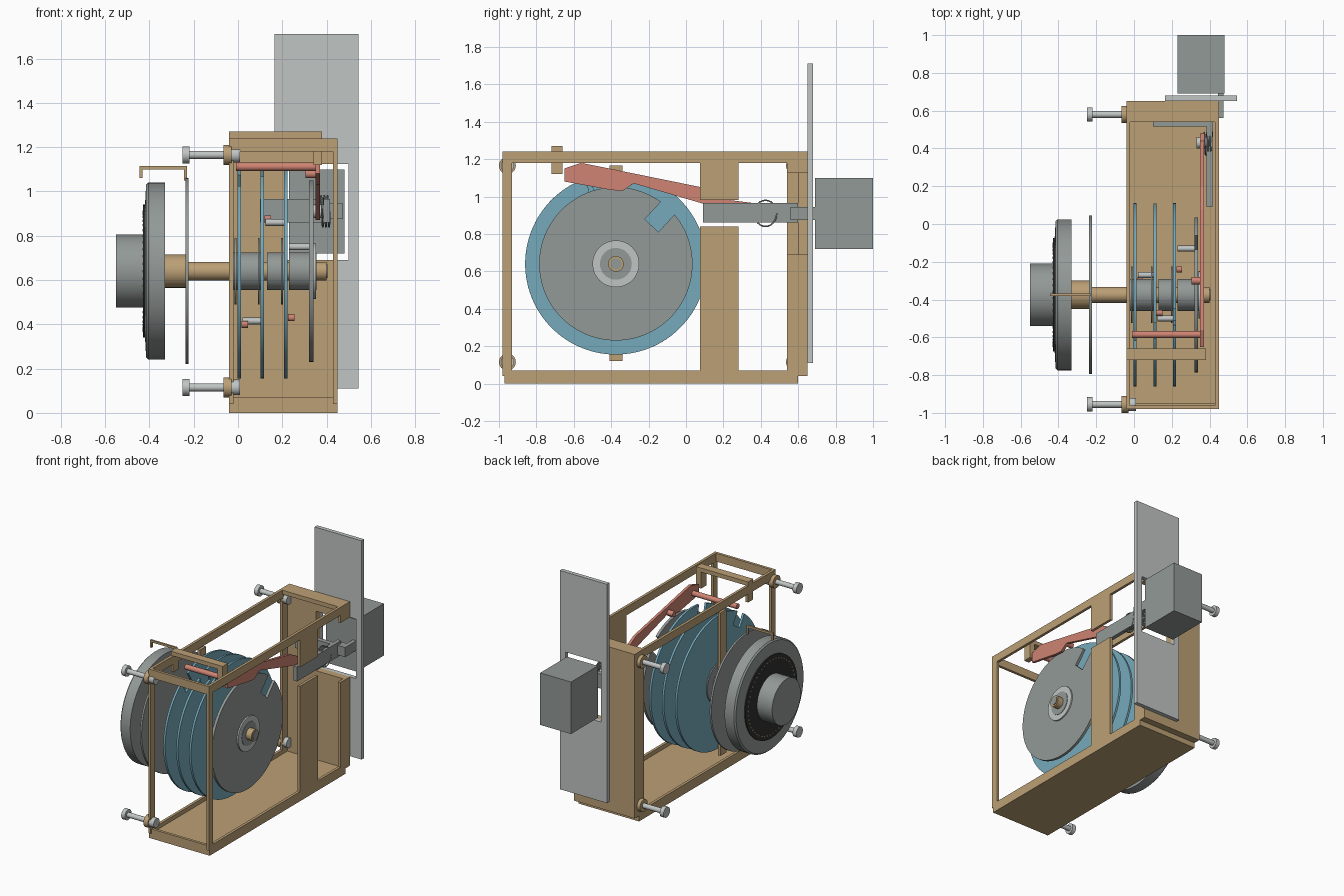
import bpy
import bmesh
from math import sin, cos, pi, radians

default_cube = bpy.data.objects.get("Cube")
if default_cube:
    bpy.data.objects.remove(default_cube, do_unlink=True)


def make_material(name, red, green, blue):
    material = bpy.data.materials.new(name)
    material.use_nodes = True
    colour = (red, green, blue, 1)
    material.diffuse_color = colour
    material.node_tree.nodes["Principled BSDF"].inputs["Base Color"].default_value = colour
    return material


brass = make_material("brass", .50, .35, .18)
blue = make_material("wheel blue", .18, .40, .50)
red = make_material("lever red", .62, .23, .17)
grey = make_material("steel grey", .29, .32, .31)
silver = make_material("light silver", .53, .56, .55)
black = make_material("dial black", .03, .03, .03)

# Common axis of the wheels and dial
AXIS_Y, AXIS_Z = -.375, .64


def finish(name, bm, material, smooth=False):
    bmesh.ops.recalc_face_normals(bm, faces=bm.faces)
    mesh = bpy.data.meshes.new(name)
    bm.to_mesh(mesh)
    bm.free()
    mesh.materials.append(material)
    obj = bpy.data.objects.new(name, mesh)
    bpy.context.collection.objects.link(obj)
    if smooth:
        bpy.ops.object.select_all(action='DESELECT')
        obj.select_set(True)
        bpy.context.view_layer.objects.active = obj
        bpy.ops.object.shade_smooth_by_angle(angle=radians(35))
    return obj


def box(name, xs, ys, zs, material):
    bm = bmesh.new()
    bmesh.ops.create_cube(bm, size=1)
    for vert in bm.verts:
        vert.co = [span[0] if c < 0 else span[1] for c, span in zip(vert.co, (xs, ys, zs))]
    return finish(name, bm, material)


def prism(name, outline, xs, material, smooth=False):
    """Extrude a (y, z) outline along x."""
    bm = bmesh.new()
    face = bm.faces.new([bm.verts.new((xs[0], y, z)) for y, z in outline])
    extruded = bmesh.ops.extrude_face_region(bm, geom=[face])["geom"]
    for item in extruded:
        if isinstance(item, bmesh.types.BMVert):
            item.co.x = xs[1]
    return finish(name, bm, material, smooth)


def rod(name, xs, radius, material, y=AXIS_Y, z=AXIS_Z, sides=32):
    turns = [2 * pi * i / sides for i in range(sides)]
    outline = [(y + radius * cos(a), z + radius * sin(a)) for a in turns]
    return prism(name, outline, xs, material, True)


def lathe(name, profile, material, sides=72):
    """Turn a closed (x, radius) profile about the main axis."""
    bm = bmesh.new()
    rings = []
    for i in range(sides):
        a = 2 * pi * i / sides
        rings.append([bm.verts.new((x, AXIS_Y + r * cos(a), AXIS_Z + r * sin(a))) for x, r in profile])
    count = len(profile)
    for i, ring in enumerate(rings):
        following = rings[(i + 1) % sides]
        for j in range(count):
            k = (j + 1) % count
            bm.faces.new((ring[j], ring[k], following[k], following[j]))
    return finish(name, bm, material, True)


def notched_wheel(name, xs, radius, depth, angle, width, material):
    half = width / 2 / radius
    start = radians(angle)
    steps = 96
    outline = []
    for i in range(steps + 1):
        a = start + half + (2 * pi - 2 * half) * i / steps
        outline.append((AXIS_Y + radius * cos(a), AXIS_Z + radius * sin(a)))
    for side in (-1, 1):
        along, across = radius - depth, side * width / 2
        outline.append((AXIS_Y + along * cos(start) - across * sin(start),
                        AXIS_Z + along * sin(start) + across * cos(start)))
    return prism(name, outline, xs, material, True)


def cut_window(target, xs, ys, zs):
    cutter = box("window_cutter", xs, ys, zs, grey)
    cutter.hide_render = True
    modifier = target.modifiers.new("window", 'BOOLEAN')
    modifier.object = cutter
    modifier.solver = 'EXACT'
    bpy.context.view_layer.objects.active = target
    bpy.ops.object.modifier_apply(modifier=modifier.name)
    bpy.data.objects.remove(cutter, do_unlink=True)


# Open case: floor, lips, rails and posts
LEFT, RIGHT, FULL = (-.04, -.02), (.43, .45), (-.04, .45)
box("case_floor", FULL, (-.97, .6), (0, .04), brass)
for side, xs in (("near", RIGHT), ("far", LEFT)):
    box(side + "_floor_lip", xs, (-.97, .6), (.04, .07), brass)
    box(side + "_top_rail", xs, (-.98, .6), (1.18, 1.24), brass)
    box(side + "_front_post", xs, (-.98, -.93), (.04, 1.18), brass)
box("front_top_rail", (-.02, .43), (-.98, -.96), (1.18, 1.24), brass)
box("front_floor_lip", (-.02, .43), (-.97, -.95), (.04, .07), brass)
box("lower_side_post", RIGHT, (.075, .28), (.07, .84), brass)
box("upper_side_post", RIGHT, (.075, .28), (.98, 1.18), brass)
box("wheel_strap", LEFT, (-.41, -.34), (.12, 1.165), brass)

# Rear wall with an opening for the bolt
rear_wall = box("rear_wall", FULL, (.6, .65), (.04, 1.24), brass)
near_flange = box("near_rear_flange", RIGHT, (.54, .6), (.07, 1.18), brass)
box("far_rear_flange", LEFT, (.54, .6), (.07, 1.18), brass)
box("rear_top_flange", (-.02, .43), (.54, .6), (1.21, 1.24), brass)
for part in (rear_wall, near_flange):
    cut_window(part, (.21, .5), (.5, .7), (.69, 1.125))

# Bracket across the top
box("top_bracket_bar", (-.04, .38), (-.72, -.66), (1.24, 1.27), brass)
box("top_bracket_near_leg", (.34, .38), (-.72, -.66), (1.12, 1.24), brass)
box("top_bracket_far_leg", (-.04, -.02), (-.72, -.66), (1.12, 1.24), brass)

# Door edge and strike box
door = box("door_plate", (.165, .545), (.65, .68), (.11, 1.71), silver)
cut_window(door, (.21, .5), (.6, .75), (.69, 1.125))
box("strike_box", (.23, .48), (.69, 1), (.72, 1.1), grey)

# Sliding bolt
box("bolt_side_arm", (.385, .415), (.09, .6), (.86, .965), grey)
box("bolt_cross_arm", (.1, .385), (.515, .55), (.86, .965), grey)
box("bolt_link", (.39, .475), (.56, .62), (.875, .945), grey)
box("bolt_tongue", (.445, .475), (.62, .69), (.875, .945), grey)

# Mounting screws at the four corners
for y in (-.955, .58):
    for z in (.115, 1.165):
        rod("screw_head", (-.25, -.22), .038, silver, y, z)
        rod("screw_shaft", (-.22, -.02), .018, silver, y, z, 20)
        rod("screw_collar", (-.065, -.03), .045, brass, y, z)
        rod("screw_end", (-.03, .01), .035, silver, y, z)

# Dial, knob and pointer
lathe("dial_rim", [(-.33, .05), (-.33, .4), (-.405, .4), (-.415, .39), (-.42, .3), (-.42, .05)], grey)
rod("dial_face", (-.428, -.42), .3, black, sides=72)
rod("dial_knob", (-.55, -.428), .165, grey, sides=64)
for i in range(50):
    a = 2 * pi * i / 50
    rod("dial_mark", (-.432, -.427), .006, brass,
        AXIS_Y + .27 * cos(a), AXIS_Z + .27 * sin(a), 6)
rod("dial_ring", (-.237, -.223), .42, grey, sides=72)
box("pointer_bar", (-.445, -.23), (-.382, -.368), (1.1, 1.115), brass)
box("pointer_tip", (-.445, -.432), (-.382, -.368), (1.06, 1.1), brass)
box("pointer_foot", (-.243, -.23), (-.382, -.368), (1.05, 1.1), brass)

# Spindle and hubs
rod("spindle_boss", (-.33, -.237), .075, brass)
rod("spindle", (-.24, .4), .042, brass)
rod("spindle_tip", (.4, .405), .03, grey)
rod("near_hub", (.23, .355), .085, grey)
for x in (-.02, .03, .13):
    rod("wheel_hub", (x, x + .085), .085, grey)
for x in (-.015, .09, .195):
    rod("hub_washer", (x, x + .008), .15, grey, sides=48)
rod("near_washer", (.342, .352), .125, silver, sides=48)

# Notched wheels
for number, x in enumerate((.005, .11, .215)):
    notched_wheel("tumbler_wheel", (x - .008, x + .008), .485, .1, 122 - 9 * number, .09, blue)
notched_wheel("drive_wheel", (.32, .34), .41, .13, 47, .1, grey)

# Drive pins between the wheels
for x, y, z in ((.02, -.27, .415), (.125, -.5, .86), (.23, -.13, .75)):
    rod("drive_pin", (x, x + .09), .015, silver, y, z, 16)
for x, y, z in ((.015, -.3, .4), (.12, -.47, .875), (.225, -.24, .43)):
    rod("stop_pin", (x, x + .03), .016, red, y, z, 16)

# Lever with its cross bar, nose and pivot
lever_outline = [(-.65, 1.08), (-.65, 1.15), (-.56, 1.18), (.08, 1.05), (.2, .985), (.44, .955),
                 (.48, .9), (.44, .87), (.08, .965), (-.28, 1.07), (-.34, 1.03), (-.4, 1.035)]
prism("lever", lever_outline, (.35, .37), red)
rod("lever_cross_bar", (-.01, .355), .019, red, -.585, 1.112)
rod("lever_nose", (.305, .35), .02, red, -.3, 1.08)
rod("lever_pivot", (.33, .385), .03, silver, .43, .91)

# Thin coil spring around the pivot
coil = bpy.data.curves.new("lever_spring", 'CURVE')
coil.dimensions = '3D'
coil.bevel_depth = .004
coil.bevel_resolution = 2
spline = coil.splines.new('POLY')
spline.points.add(72)
for i, point in enumerate(spline.points):
    a = 2 * pi * i / 24
    point.co = (.372 + .0006 * i, .425 + .06 * cos(a), .91 + .07 * sin(a), 1)
coil.materials.append(grey)
bpy.context.collection.objects.link(bpy.data.objects.new("lever_spring", coil))
